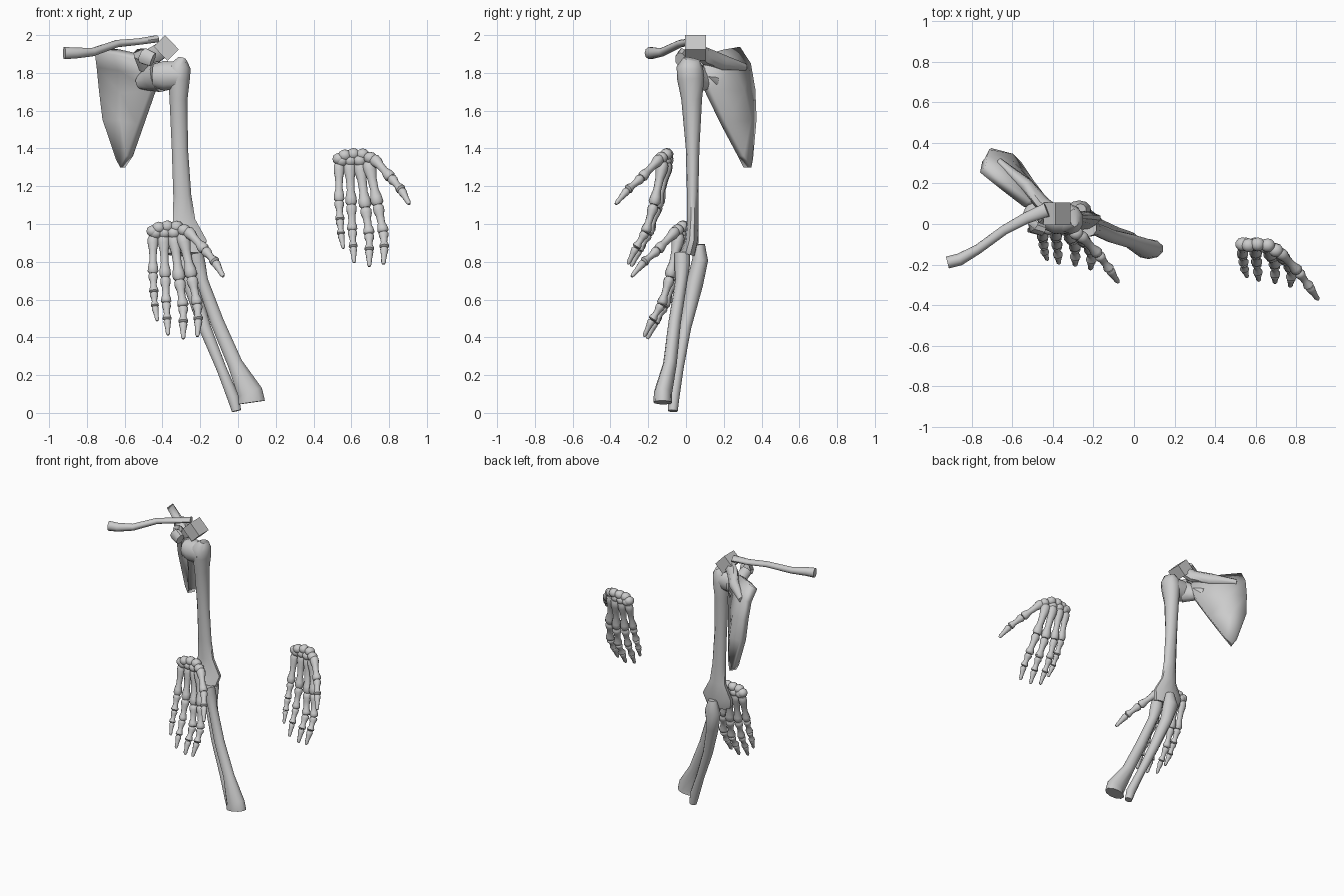
import bpy, bmesh, math
from mathutils import Vector, Matrix


def finish(name, bm, angle=50):
    bmesh.ops.recalc_face_normals(bm, faces=bm.faces)
    me = bpy.data.meshes.new(name)
    bm.to_mesh(me)
    bm.free()
    me.shade_smooth()
    me.set_sharp_from_angle(angle=math.radians(angle))
    ob = bpy.data.objects.new(name, me)
    bpy.context.collection.objects.link(ob)
    return ob


def tube(bm, pts, sides=10):
    """Sweep an oval ring through points (x, y, z, half width, half depth)."""
    pos = [Vector(p[:3]) for p in pts]
    rings = []
    for i, p in enumerate(pts):
        t = (pos[min(i + 1, len(pos) - 1)] - pos[max(i - 1, 0)]).normalized()
        u = Vector((0, 1, 0)).cross(t).normalized()
        v = t.cross(u)
        ring = []
        for k in range(sides):
            a = 2 * math.pi * (k + 0.5) / sides
            ring.append(bm.verts.new(pos[i] + u * p[3] * math.cos(a) + v * p[4] * math.sin(a)))
        rings.append(ring)
    for a, b in zip(rings, rings[1:]):
        for k in range(sides):
            n = (k + 1) % sides
            bm.faces.new((a[k], a[n], b[n], b[k]))
    bm.faces.new(rings[0])
    bm.faces.new(rings[-1])


def loft(name, pts, sides=10):
    bm = bmesh.new()
    tube(bm, pts, sides)
    return finish(name, bm)


# Collar bone
loft("clavicle", [(-.92, -.19, 1.905, .034, .03), (-.86, -.175, 1.905, .03, .03),
                  (-.77, -.125, 1.91, .023, .024), (-.64, -.03, 1.955, .02, .024),
                  (-.53, .03, 1.965, .018, .028), (-.43, .07, 1.98, .02, .035)])

# Shoulder blade plate: rows of medial, middle, lateral points
rows = [[(-.745, .27, 1.925), (-.64, .185, 1.91), (-.53, .10, 1.885)],
        [(-.735, .325, 1.84), (-.61, .24, 1.82), (-.44, .09, 1.81)],
        [(-.725, .345, 1.71), (-.61, .29, 1.70), (-.45, .115, 1.71)],
        [(-.71, .35, 1.555), (-.61, .325, 1.55), (-.515, .20, 1.53)],
        [(-.64, .33, 1.34), (-.61, .325, 1.30), (-.575, .29, 1.36)]]
bm = bmesh.new()
grid = [[bm.verts.new(p) for p in r] for r in rows]
for a, b in zip(grid, grid[1:]):
    for k in range(2):
        bm.faces.new((a[k], a[k + 1], b[k + 1], b[k]))
blade = finish("scapula_blade", bm, 30)
sol = blade.modifiers.new("thickness", 'SOLIDIFY')
sol.thickness = .05
sol.offset = 0

# Shoulder blade projections
loft("scapula_spine", [(-.67, .31, 1.83, .02, .02), (-.53, .19, 1.855, .045, .035),
                       (-.45, .10, 1.89, .05, .035), (-.39, .06, 1.93, .045, .03)], 8)
loft("scapula_socket", [(-.51, .15, 1.75, .04, .04), (-.46, .08, 1.77, .07, .05),
                        (-.42, .04, 1.78, .085, .06)])
loft("coracoid", [(-.49, .09, 1.83, .04, .035), (-.515, .03, 1.90, .04, .035),
                  (-.50, -.015, 1.89, .045, .035), (-.45, -.03, 1.87, .04, .03)], 8)
bm = bmesh.new()
bmesh.ops.create_cube(bm, size=1, matrix=Matrix.Translation((-.38, .05, 1.932))
                      @ Matrix.Rotation(math.radians(46), 4, 'Y')
                      @ Matrix.Diagonal((.105, .11, .085, 1)))
finish("acromion", bm, 30)

# Upper arm
loft("humerus", [(-.295, .03, 1.872, .025, .045), (-.31, .02, 1.83, .063, .07),
                 (-.312, .025, 1.77, .06, .072), (-.315, .03, 1.66, .05, .055),
                 (-.308, .035, 1.4, .045, .036), (-.295, .035, 1.15, .05, .03),
                 (-.285, .035, 1.02, .062, .03), (-.28, .03, .91, .12, .037),
                 (-.28, .01, .84, .10, .042)])
loft("humerus_head", [(-.30, .02, 1.785, .075, .068), (-.39, .025, 1.785, .082, .072),
                      (-.445, .035, 1.785, .065, .055)])

# Forearm
loft("ulna", [(-.265, .07, .892, .03, .03), (-.27, .075, .81, .058, .042),
              (-.25, .045, .68, .042, .045), (-.175, -.005, .45, .034, .032),
              (-.09, -.04, .24, .028, .028), (-.025, -.065, .08, .033, .03),
              (-.008, -.07, .01, .026, .026)])
loft("radius", [(-.225, -.02, .845, .042, .042), (-.215, -.02, .79, .045, .042),
                (-.19, -.025, .70, .033, .032), (-.11, -.06, .48, .038, .033),
                (-.015, -.085, .26, .042, .036), (.065, -.122, .105, .07, .048),
                (.072, -.123, .055, .075, .05)])

# Hand bones: joint positions per finger and thickness
digits = {
    "thumb": (.033, [(.715, -.135, 1.35), (.81, -.235, 1.245), (.865, -.31, 1.18),
                     (.907, -.373, 1.105)]),
    "index": (.037, [(.69, -.12, 1.33), (.74, -.17, 1.10), (.77, -.215, .955),
                     (.775, -.265, .875), (.77, -.308, .787)]),
    "middle": (.037, [(.645, -.10, 1.325), (.675, -.155, 1.085), (.695, -.20, .945),
                      (.695, -.25, .86), (.695, -.29, .775)]),
    "ring": (.034, [(.59, -.095, 1.325), (.60, -.145, 1.10), (.605, -.19, .965),
                    (.61, -.24, .875), (.615, -.28, .795)]),
    "little": (.031, [(.535, -.095, 1.32), (.535, -.15, 1.12), (.54, -.19, 1.02),
                      (.545, -.225, .945), (.558, -.262, .87)])}
carpals = [(.535, -.10, 1.345), (.565, -.105, 1.363), (.61, -.10, 1.37), (.66, -.105, 1.368),
           (.55, -.10, 1.335), (.595, -.10, 1.335), (.645, -.11, 1.335), (.70, -.13, 1.35)]
shaft = [(.005, .7), (.08, .95), (.2, .95), (.38, .7), (.65, .62), (.82, .88), (.93, .95), (.995, .65)]
tip = [(.01, .75), (.12, .95), (.3, .8), (.6, .6), (.85, .55), (1, .3)]


def hand(prefix, offset):
    off = Vector(offset)
    bm = bmesh.new()
    for c in carpals:
        bmesh.ops.create_icosphere(bm, subdivisions=2, radius=.036,
                                   matrix=Matrix.Translation(off + Vector(c))
                                   @ Matrix.Diagonal((1, .95, .9, 1)))
    finish(prefix + "_carpals", bm)
    for digit, (r, joints) in digits.items():
        bm = bmesh.new()
        for i, (p, q) in enumerate(zip(joints, joints[1:])):
            p, q = off + Vector(p), off + Vector(q)
            last = i == len(joints) - 2
            size = r * (1 - .12 * i)
            tube(bm, [(*p.lerp(q, t), size * s, size * s * .9)
                      for t, s in (tip if last else shaft)])
        finish(prefix + "_" + digit, bm)


# The same hand twice
hand("outer_hand", (0, 0, 0))
hand("inner_hand", (-.985, .085, -.383))
